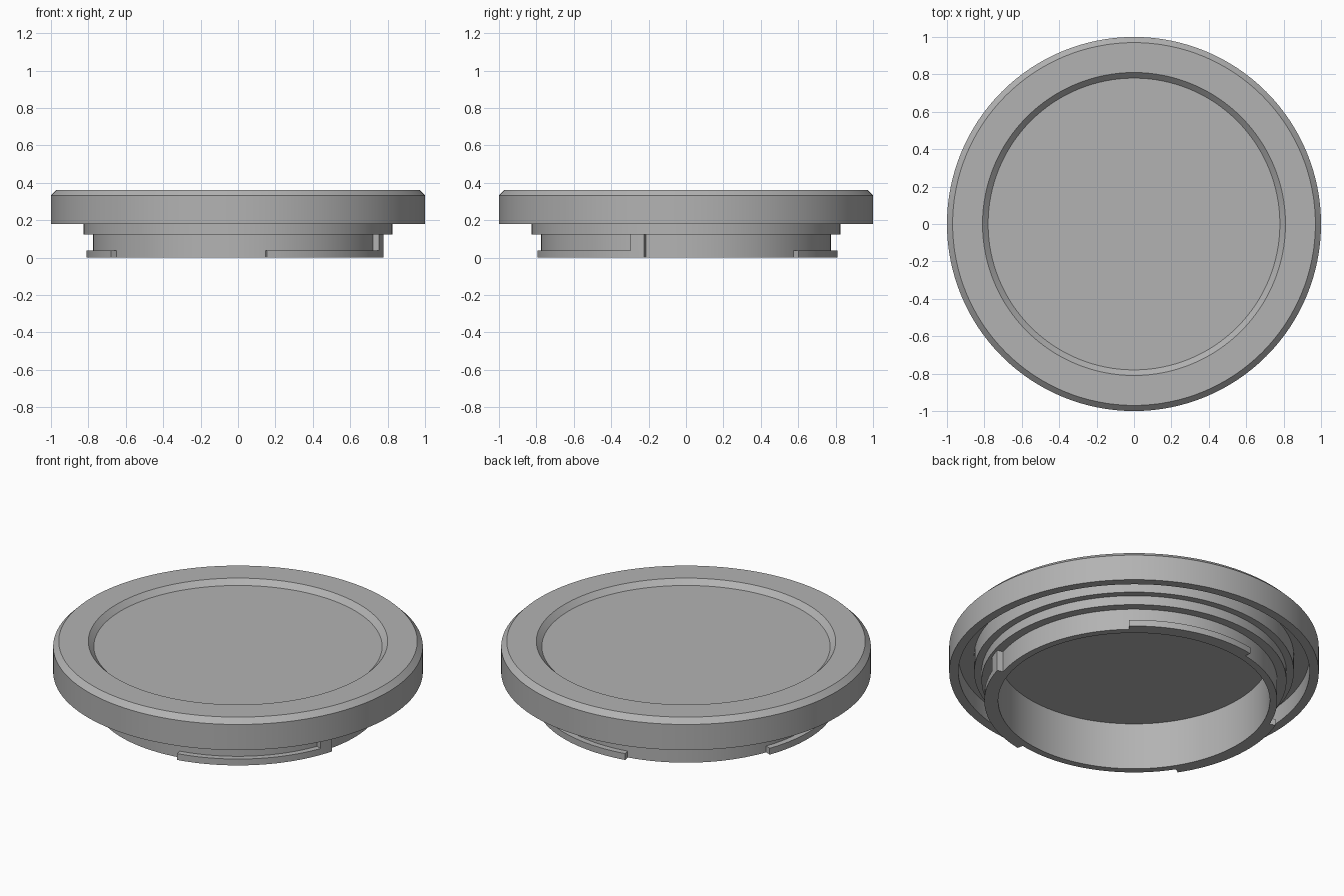
import bpy
from math import sin, cos, radians, tau

cube = bpy.data.objects.get("Cube")
if cube:
    bpy.data.objects.remove(cube, do_unlink=True)

# One plain grey plastic
grey = bpy.data.materials.new("grey plastic")
grey.use_nodes = True
colour = (0.45, 0.45, 0.45, 1)
grey.diffuse_color = colour
grey.node_tree.nodes["Principled BSDF"].inputs["Base Color"].default_value = colour


def make_object(name, verts, faces):
    mesh = bpy.data.meshes.new(name)
    mesh.from_pydata(verts, [], faces)
    mesh.materials.append(grey)
    obj = bpy.data.objects.new(name, mesh)
    bpy.context.collection.objects.link(obj)
    bpy.ops.object.select_all(action="DESELECT")
    obj.select_set(True)
    bpy.context.view_layer.objects.active = obj
    bpy.ops.object.shade_smooth_by_angle(angle=radians(30))
    return obj


def lathe(name, profile, steps=128):
    """Revolve an open (radius, height) profile and close both ends with discs."""
    n = len(profile)
    verts = [(r * cos(tau * i / steps), r * sin(tau * i / steps), z)
             for i in range(steps) for r, z in profile]
    faces = []
    for i in range(steps):
        a, b = i * n, (i + 1) % steps * n
        faces += [(a + k, b + k, b + k + 1, a + k + 1) for k in range(n - 1)]
    faces.append([i * n for i in reversed(range(steps))])
    faces.append([i * n + n - 1 for i in range(steps)])
    return make_object(name, verts, faces)


def arc_block(name, start, end, inner, outer, low, high):
    """Curved bar of rectangular section between two angles in degrees."""
    steps = max(2, round((end - start) / 3))
    section = [(inner, low), (outer, low), (outer, high), (inner, high)]
    verts, faces = [], [(0, 1, 2, 3)]
    for i in range(steps + 1):
        t = radians(start + (end - start) * i / steps)
        verts += [(r * cos(t), r * sin(t), z) for r, z in section]
    for i in range(steps):
        a, b = i * 4, i * 4 + 4
        for k in range(4):
            m = (k + 1) % 4
            faces.append((a + k, b + k, b + m, a + m))
    last = steps * 4
    faces.append((last + 3, last + 2, last + 1, last))
    return make_object(name, verts, faces)


# Cap body: inside floor, collar, stepped shoulder, groove, outer rim, dished top
lathe("cap_body", [
    (0.735, 0.28), (0.735, 0), (0.775, 0), (0.775, 0.125),
    (0.825, 0.125), (0.825, 0.18), (0.865, 0.18), (0.865, 0.28),
    (0.95, 0.28), (0.95, 0.18), (1, 0.18), (1, 0.333),
    (0.97, 0.363), (0.81, 0.363), (0.78, 0.333),
])

# Three locking tabs around the foot of the collar
for label, start, end in (("front", -79, -16), ("back", 48, 101), ("right", 159, 213)):
    arc_block(label + "_locking_tab", start, end, 0.76, 0.81, 0, 0.038)

# Stop that closes the front tab's slot
arc_block("tab_stop", -21.5, -16, 0.76, 0.81, 0.038, 0.125)
